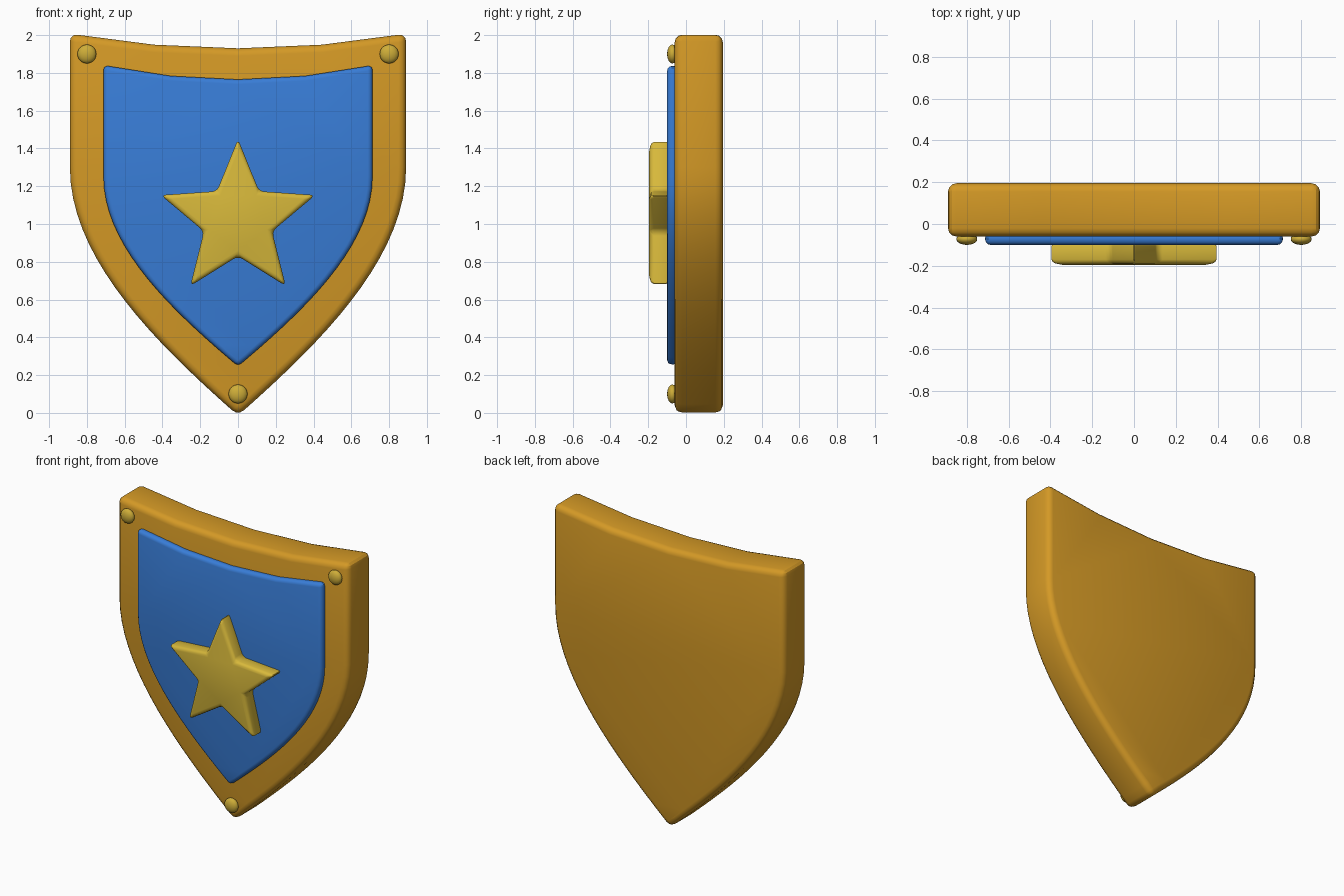
import bpy, bmesh, math
from mathutils import Vector

if "Cube" in bpy.data.objects:
    bpy.data.objects.remove(bpy.data.objects["Cube"])


def material(name, color):
    m = bpy.data.materials.new(name)
    m.diffuse_color = (*color, 1)
    m.use_nodes = True
    m.node_tree.nodes["Principled BSDF"].inputs["Base Color"].default_value = m.diffuse_color
    return m


ORANGE = material("warm orange", (0.66, 0.32, 0.019))
BLUE = material("bright blue", (0.04, 0.205, 0.68))
YELLOW = material("soft yellow", (0.68, 0.48, 0.043))
GOLD = material("deep gold", (0.62, 0.42, 0.04))


def finish(bm, name, mat):
    bmesh.ops.recalc_face_normals(bm, faces=bm.faces)
    me = bpy.data.meshes.new(name)
    bm.to_mesh(me)
    bm.free()
    me.materials.append(mat)
    ob = bpy.data.objects.new(name, me)
    bpy.context.collection.objects.link(ob)
    bpy.ops.object.select_all(action='DESELECT')
    ob.select_set(True)
    bpy.context.view_layer.objects.active = ob
    bpy.ops.object.shade_smooth_by_angle(angle=math.radians(32))
    return ob


def slab(name, outline, y_front, y_back, bevel, mat):
    """Extrude an (x, z) outline along y and round its sharp edges."""
    bm = bmesh.new()
    face = bm.faces.new([bm.verts.new((x, y_front, z)) for x, z in outline])
    ext = bmesh.ops.extrude_face_region(bm, geom=[face])
    moved = [g for g in ext["geom"] if isinstance(g, bmesh.types.BMVert)]
    bmesh.ops.translate(bm, verts=moved, vec=(0, y_back - y_front, 0))
    bmesh.ops.recalc_face_normals(bm, faces=bm.faces)
    sharp = [e for e in bm.edges if e.calc_face_angle(0) > math.radians(30)]
    bmesh.ops.bevel(bm, geom=sharp, offset=bevel, segments=3, profile=0.5,
                    affect='EDGES', clamp_overlap=True)
    return finish(bm, name, mat)


def shield_outline(w, top_mid, top_corner, side_z, tip_z, steps=18):
    """Dipped top, straight sides, curved flanks meeting in a point."""
    h = side_z - tip_z
    p = [Vector(c) for c in ((w, side_z), (w, tip_z + h * 0.62),
                             (w * 0.45, tip_z + h * 0.27), (0, tip_z))]
    half = [(w / 2, top_mid + (top_corner - top_mid) / 4), (w, top_corner)]
    for i in range(steps):
        t = i / steps
        u = 1 - t
        q = p[0]*u**3 + p[1]*3*u*u*t + p[2]*3*u*t*t + p[3]*t**3
        half.append((q.x, q.y))
    return ([(0, top_mid)] + half + [(0, tip_z)]
            + [(-x, z) for x, z in reversed(half)])


# Shield body and raised panel
slab("shield_body", shield_outline(0.89, 1.93, 2.007, 1.3, -0.014),
     -0.06, 0.195, 0.04, ORANGE)
slab("front_panel", shield_outline(0.712, 1.765, 1.84, 1.25, 0.247),
     -0.1, -0.04, 0.025, BLUE)

# Five-pointed star
star = []
for i in range(10):
    r = 0.19 if i % 2 else 0.43
    a = i * math.pi / 5
    star.append((r * math.sin(a), 1.02 + r * math.cos(a)))
slab("star", star, -0.195, -0.08, 0.025, YELLOW)

# Flattened rivets in the three corners
for label, x, z in (("left", -0.8, 1.9), ("right", 0.8, 1.9), ("bottom", 0, 0.1)):
    bm = bmesh.new()
    bmesh.ops.create_uvsphere(bm, u_segments=20, v_segments=12, radius=0.05)
    bmesh.ops.scale(bm, verts=bm.verts, vec=(1, 0.56, 1))
    bmesh.ops.translate(bm, verts=bm.verts, vec=(x, -0.072, z))
    finish(bm, label + "_rivet", GOLD)
